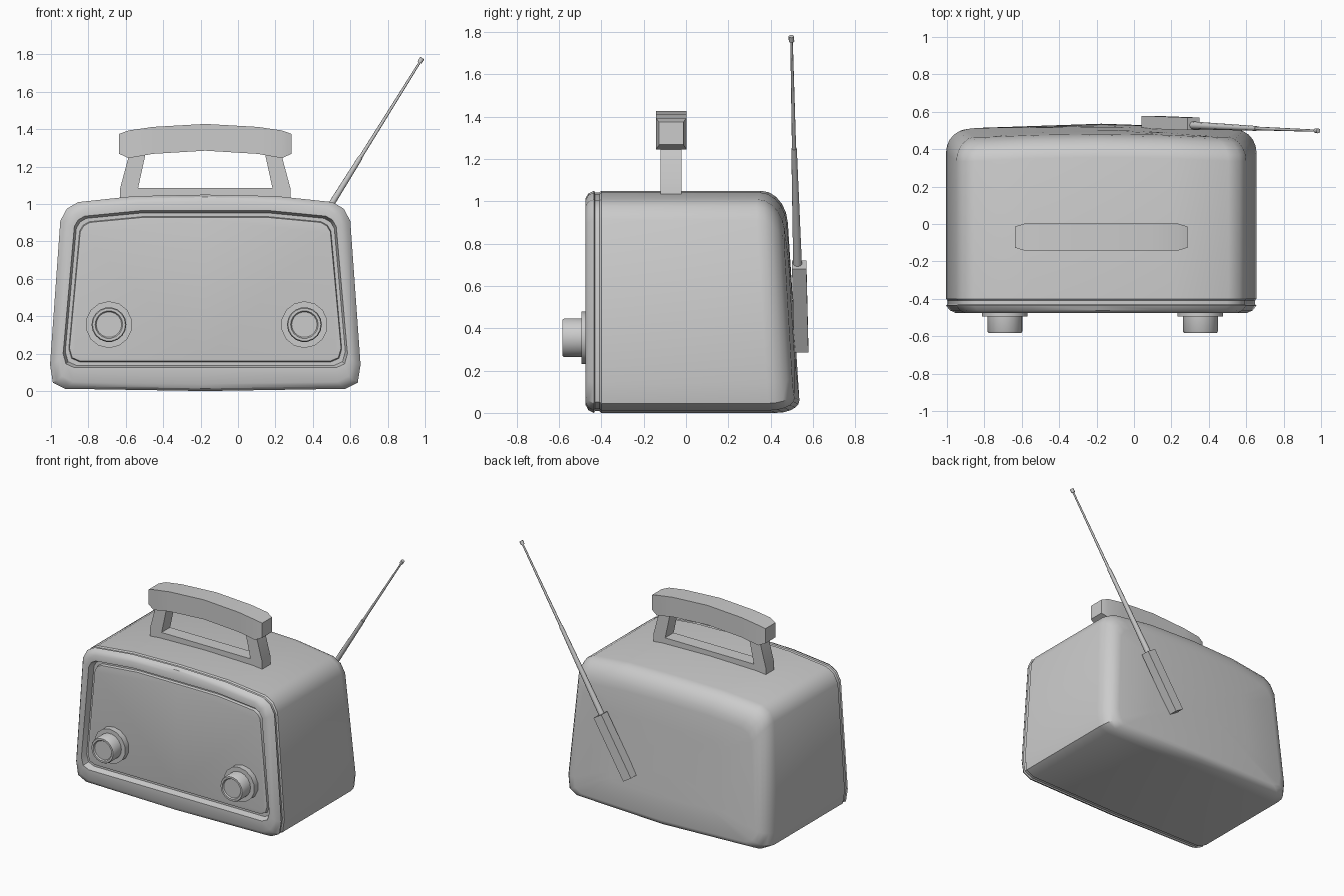
import bpy, bmesh, math
from mathutils import Vector

if "Cube" in bpy.data.objects:
    bpy.data.objects.remove(bpy.data.objects["Cube"])

CX = -0.175  # centre line of the radio body


def finish(name, bm, angle=40):
    bmesh.ops.recalc_face_normals(bm, faces=bm.faces)
    me = bpy.data.meshes.new(name)
    bm.to_mesh(me)
    bm.free()
    ob = bpy.data.objects.new(name, me)
    bpy.context.collection.objects.link(ob)
    bpy.ops.object.select_all(action='DESELECT')
    ob.select_set(True)
    bpy.context.view_layer.objects.active = ob
    bpy.ops.object.shade_smooth_by_angle(angle=math.radians(angle))
    return ob


def loft(name, rings, angle=40):
    """Skin a list of equal-length point rings and cap both ends."""
    bm = bmesh.new()
    loops = [[bm.verts.new(p) for p in r] for r in rings]
    n = len(loops[0])
    for a, b in zip(loops, loops[1:]):
        for i in range(n):
            j = (i + 1) % n
            bm.faces.new((a[i], a[j], b[j], b[i]))
    bm.faces.new(loops[0])
    bm.faces.new(loops[-1])
    return finish(name, bm, angle)


def tube(name, p0, p1, r0, r1, sides):
    d = Vector(p1) - Vector(p0)
    bm = bmesh.new()
    m = d.to_track_quat('Z', 'Y').to_matrix().to_4x4()
    m.translation = (Vector(p0) + Vector(p1)) / 2
    bmesh.ops.create_cone(bm, cap_ends=True, segments=sides, radius1=r0,
                          radius2=r1, depth=d.length, matrix=m)
    return finish(name, bm, 50)


def mirrored(half):
    return half + [(-x, z) for x, z in half[-2:0:-1]]


def scaled(loop, sx, sz, zc=0.54):
    return [(x * sx, zc + (z - zc) * sz) for x, z in loop]


def at(loop, y):
    return [(CX + x, y, z) for x, z in loop]


# Front outlines (half profiles, bottom centre to top centre)
shell = mirrored([(0, 0), (.75, .012), (.815, .045), (.83, .14), (.775, .91),
                  (.74, .975), (.68, 1.01), (.38, 1.042), (0, 1.05)])
window = mirrored([(0, .125), (.70, .125), (.745, .145), (.76, .20), (.70, .88),
                   (.68, .915), (.645, .935), (.34, .965), (0, .965)])


def back_ring(loop, inset):
    return [(CX + x, 0.54 - 0.065 * z - 0.05 * x * x - inset, z) for x, z in loop]


# Body: recessed front panel, frame, seam groove, shell, rounded leaning back
rings = [at(scaled(window, .94, .89), -.452),
         at(scaled(window, .955, .915), -.45),
         at(scaled(window, .96, .925), -.43),
         at(scaled(window, .985, .97), -.43),
         at(window, -.475),
         at(scaled(shell, .94, .93), -.475),
         at(scaled(shell, .975, .975), -.462),
         at(shell, -.435),
         at(scaled(shell, .99, .985), -.43),
         at(scaled(shell, .99, .985), -.41),
         at(shell, -.40)]
for k in range(6):
    a = k / 5 * math.pi / 2
    t, e = 1 - math.cos(a), .115 * (1 - math.sin(a))
    rings.append(back_ring([(x * (1 - .12 * t), .06 * t + z * (1 - .20 * t))
                            for x, z in shell], e))
for s in (.6, .25):
    rings.append(back_ring([(x * .88 * s, .48 + (.06 + z * .8 - .48) * s)
                            for x, z in shell], 0))
loft("radio_body", rings, 35)

# Tuning knobs with backing discs
for side, x in (("left", -.69), ("right", .355)):
    tube(f"{side}_knob_disc", (x, -.44, .355), (x, -.495, .355), .125, .125, 14)
    prof = [(.093, -.47), (.093, -.575), (.088, -.583), (.074, -.583), (.068, -.574)]
    loft(f"{side}_knob", [[(x + r * math.cos(i * math.tau / 18), y,
                            .355 + r * math.sin(i * math.tau / 18))
                           for i in range(18)] for r, y in prof])

# Handle frame: four-sided ring with splayed posts
outer = [(-.455, 1.0), (.455, 1.0), (.455, 1.085), (.40, 1.29), (-.40, 1.29), (-.455, 1.085)]
inner = [(-.36, 1.085), (.36, 1.085), (.358, 1.09), (.315, 1.288), (-.315, 1.288), (-.358, 1.09)]
bm = bmesh.new()
o0, o1, i0, i1 = [[bm.verts.new(p) for p in at(l, y)] for l, y in
                  ((outer, -.12), (outer, -.022), (inner, -.12), (inner, -.022))]
for i in range(6):
    j = (i + 1) % 6
    for a, b in ((o0, o1), (o1, i1), (i1, i0), (i0, o0)):
        bm.faces.new((a[i], a[j], b[j], b[i]))
finish("handle_frame", bm, 30)

# Handle grip: arched box, (x, low z, high z, half depth)
half = [(.46, 1.268, 1.375, .057), (.41, 1.245, 1.393, .072),
        (.28, 1.268, 1.412, .072), (0, 1.285, 1.428, .072)]
stations = [(-x, l, h, d) for x, l, h, d in half] + half[-2::-1]
loft("handle_grip", [[(CX + x, -.07 - d, l), (CX + x, -.07 + d, l),
                      (CX + x, -.07 + d, h), (CX + x, -.07 - d, h)]
                     for x, l, h, d in stations], 30)

# Antenna: bracket on the back, two telescopic sections and a tip
u, v = Vector((.529, -.02, .849)), Vector((.849, 0, -.529))
w = Vector((0, 1, 0))
c = Vector((.195, .54, .5025))
loft("antenna_bracket", [[c + u * s * .233 + v * a * .037 + w * b * .034
                          for a, b in ((-1, -1), (1, -1), (1, 1), (-1, 1))]
                         for s in (-1, 1)], 30)
tube("antenna_lower", (.30, .528, .68), (.655, .511, 1.25), .021, .013, 8)
tube("antenna_upper", (.65, .511, 1.242), (.973, .499, 1.76), .010, .006, 8)
tube("antenna_tip", (.971, .499, 1.757), (.985, .498, 1.78), .013, .013, 8)
